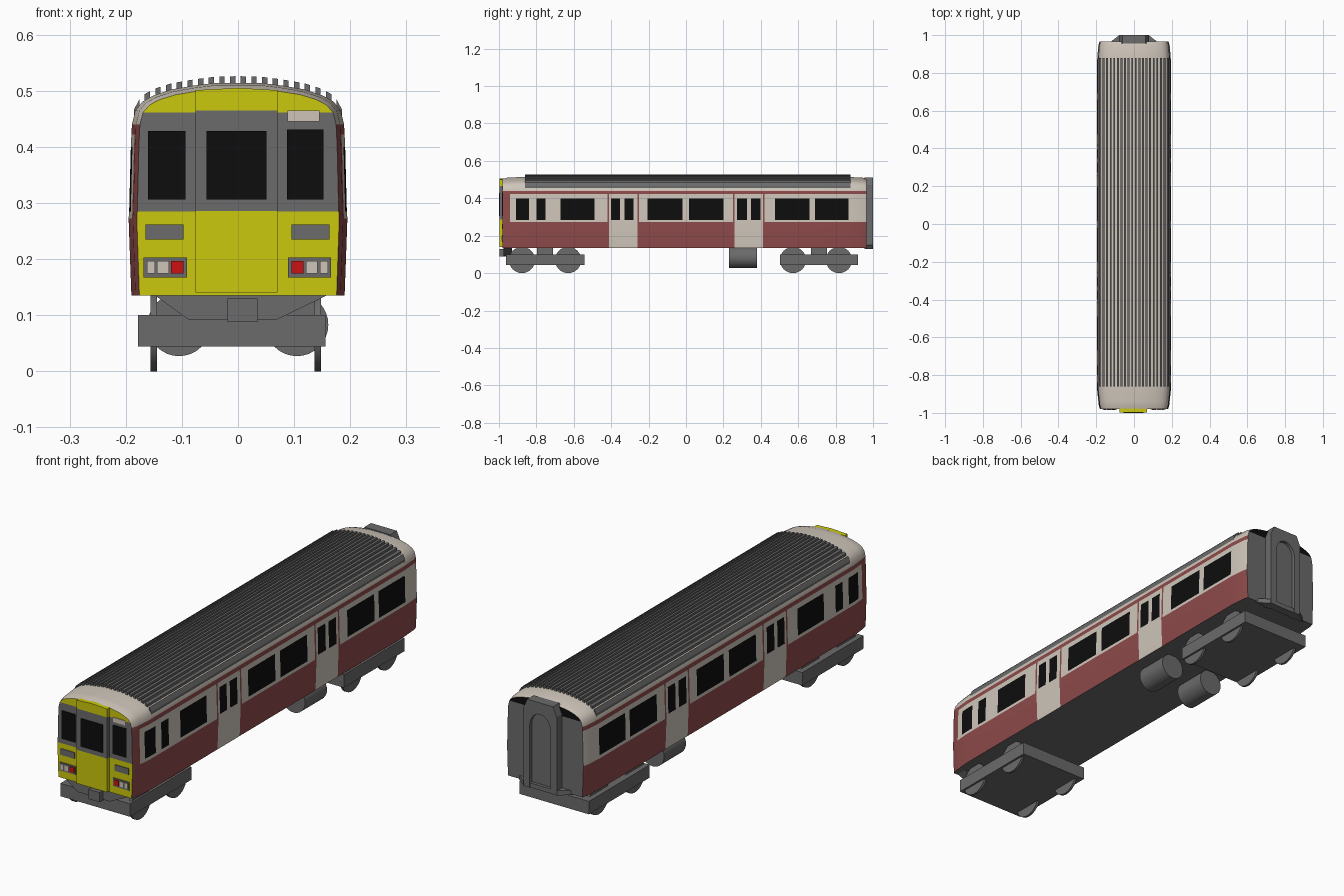
import bpy, bmesh, math
from mathutils import Matrix

if "Cube" in bpy.data.objects:
    bpy.data.objects.remove(bpy.data.objects["Cube"])


def material(name, r, g, b):
    m = bpy.data.materials.new(name)
    m.diffuse_color = (r, g, b, 1)
    m.use_nodes = True
    m.node_tree.nodes["Principled BSDF"].inputs["Base Color"].default_value = m.diffuse_color
    return m


MAROON = material("maroon", 0.27, 0.068, 0.068)
CREAM = material("cream", 0.62, 0.56, 0.49)
GREY = material("grey", 0.145, 0.145, 0.145)
YELLOW = material("yellow", 0.60, 0.58, 0.004)
BLACK = material("black", 0.004, 0.004, 0.004)
RED = material("red", 0.60, 0.006, 0.006)


def finish(name, bm, mats, smooth=False):
    bmesh.ops.recalc_face_normals(bm, faces=bm.faces[:])
    me = bpy.data.meshes.new(name)
    bm.to_mesh(me)
    bm.free()
    for m in mats:
        me.materials.append(m)
    ob = bpy.data.objects.new(name, me)
    bpy.context.collection.objects.link(ob)
    if smooth:
        bpy.ops.object.select_all(action='DESELECT')
        ob.select_set(True)
        bpy.context.view_layer.objects.active = ob
        bpy.ops.object.shade_smooth_by_angle(angle=math.radians(30))
    return ob


def add_prism(bm, pts, lo, hi, axis='y'):
    """Extrude an outline: (x, z) points along y, or (x, y) points along z."""
    def place(p, c):
        return (p[0], c, p[1]) if axis == 'y' else (p[0], p[1], c)
    a = [bm.verts.new(place(p, lo)) for p in pts]
    b = [bm.verts.new(place(p, hi)) for p in pts]
    bm.faces.new(a)
    bm.faces.new(b[::-1])
    for i in range(len(pts)):
        j = (i + 1) % len(pts)
        bm.faces.new((a[i], b[i], b[j], a[j]))


def prism(name, pts, lo, hi, mat, axis='y'):
    bm = bmesh.new()
    add_prism(bm, pts, lo, hi, axis)
    return finish(name, bm, [mat])


def box(name, x0, x1, y0, y1, z0, z1, mat):
    return prism(name, [(x0, z0), (x1, z0), (x1, z1), (x0, z1)], y0, y1, mat)


def cylinder(name, centre, r, length, axis, mat):
    bm = bmesh.new()
    rot = Matrix.Rotation(math.pi / 2, 4, 'Y' if axis == 'x' else 'X')
    bmesh.ops.create_cone(bm, cap_ends=True, segments=32, radius1=r, radius2=r,
                          depth=length, matrix=Matrix.Translation(centre) @ rot)
    return finish(name, bm, [mat], True)


def lerp_table(table, t):
    for a, b in zip(table, table[1:]):
        if t <= b[0]:
            f = (t - a[0]) / (b[0] - a[0])
            return [u + (v - u) * f for u, v in zip(a[1:], b[1:])]
    return list(table[-1][1:])


# Body shell: half section lofted along y, ends drawn in
HALF = [(0.190, 0.135), (0.195, 0.272), (0.194, 0.285), (0.191, 0.40), (0.190, 0.422),
        (0.189, 0.44), (0.183, 0.465), (0.170, 0.481), (0.150, 0.492), (0.12, 0.502),
        (0.08, 0.509), (0.04, 0.514)]
RINGS = [(-0.98, 0.925, 0.011), (-0.955, 0.962, 0.004), (-0.88, 1, 0),
         (0.87, 1, 0), (0.945, 0.97, 0.004), (0.965, 0.94, 0.011)]
WINDOWS = [(-0.91, -0.84), (-0.80, -0.75), (-0.67, -0.49), (-0.40, -0.352),
           (-0.33, -0.28), (-0.205, -0.02), (0.015, 0.20), (0.273, 0.325),
           (0.347, 0.398), (0.475, 0.66), (0.69, 0.87)]
DOORS = [(-0.412, -0.26), (0.26, 0.412)]
GAP = 0.009
MATS = [MAROON, CREAM, GREY, YELLOW, BLACK]


def side_colour(y, z):
    if z > 0.44:
        return 1
    if z > 0.422:
        return 0
    if 0.285 < z < 0.40 and any(a < y < b for a, b in WINDOWS):
        return 4
    if any(a < y < b for a, b in DOORS):
        return 1
    if any(a - GAP < y < b + GAP for a, b in DOORS) or z < 0.272 or y < -0.94:
        return 0
    return 1


ys = {r[0] for r in RINGS} | {-0.94}
ys |= {v for w in WINDOWS for v in w}
ys |= {v for a, b in DOORS for v in (a - GAP, a, b, b + GAP)}
ys = sorted(ys)
bm = bmesh.new()
rings = []
for y in ys:
    sx, drop = lerp_table(RINGS, y)
    half = [(x * sx, z - drop * max(0, (z - 0.44) / 0.075)) for x, z in HALF]
    rings.append([bm.verts.new((x, y, z)) for x, z in half]
                 + [bm.verts.new((-x, y, z)) for x, z in half[::-1]])
n = len(rings[0])
for ra, rb, ya, yb in zip(rings, rings[1:], ys, ys[1:]):
    for i in range(n):
        j = (i + 1) % n
        f = bm.faces.new((ra[i], ra[j], rb[j], rb[i]))
        k = min(i, n - 2 - i)
        f.material_index = 2 if i == n - 1 else side_colour(
            (ya + yb) / 2, 0.5 if k >= 5 else (HALF[k][1] + HALF[k + 1][1]) / 2)
# End walls in horizontal bands
for ring, front in ((rings[0], True), (rings[-1], False)):
    for i in range(n // 2 - 1):
        f = bm.faces.new((ring[i], ring[i + 1], ring[n - 2 - i], ring[n - 1 - i]))
        if front:
            f.material_index = 2 if 2 <= i < 6 else 3
        else:
            f.material_index = 4 if i >= 6 else 2
finish("carriage_body", bm, MATS, True)

# Roof ribs following the roof curve
ROOF = [(0.0, 0.515)] + HALF[:4:-1]
bm = bmesh.new()
for k in range(20):
    x = (k - 9.5) * 0.019
    ends = [(x + d, lerp_table(ROOF, abs(x + d))[0]) for d in (-0.0048, 0.0048)]
    (xa, za), (xb, zb) = ends
    add_prism(bm, [(xa, za - 0.006), (xb, zb - 0.006), (xb, zb + 0.011), (xa, za + 0.011)],
              -0.86, 0.88)
finish("roof_ribs", bm, [GREY])

# Cab front: end door, windows, sign, vents and lamps
F = -0.98
box("cab_door_lower", -0.076, 0.07, -0.997, F, 0.14, 0.286, YELLOW)
box("cab_door_middle", -0.076, 0.07, -0.997, F, 0.286, 0.465, GREY)
prism("cab_door_top", [(-0.076, 0.465), (0.07, 0.465), (0.07, 0.501), (0, 0.505), (-0.076, 0.501)],
      -0.997, F + 0.004, YELLOW)
box("cab_door_window", -0.056, 0.051, -1.0, -0.996, 0.306, 0.428, BLACK)
box("cab_window_left", -0.16, -0.094, F - 0.003, F, 0.306, 0.428, BLACK)
box("cab_window_right", 0.087, 0.152, F - 0.003, F, 0.306, 0.431, BLACK)
box("destination_sign", 0.088, 0.145, F - 0.003, F, 0.445, 0.465, CREAM)
for side, s in (("left", -1), ("right", 1)):
    def plate(name, a, b, z0, z1, depth, mat):
        x0, x1 = sorted((s * a - 0.002 * (s > 0), s * b - 0.002 * (s > 0)))
        box(f"{name}_{side}", x0, x1, F - depth, F, z0, z1, mat)
    plate("vent", 0.097, 0.165, 0.235, 0.262, 0.003, GREY)
    plate("lamp_panel", 0.091, 0.168, 0.167, 0.203, 0.003, GREY)
    plate("tail_lamp", 0.097, 0.119, 0.174, 0.197, 0.006, RED)
    plate("head_lamp_inner", 0.123, 0.144, 0.174, 0.197, 0.006, CREAM)
    plate("head_lamp_outer", 0.148, 0.162, 0.174, 0.197, 0.006, CREAM)

# Apron and coupler under the cab
prism("front_apron", [(-0.149, 0.136), (-0.087, 0.091), (0.067, 0.091), (0.16, 0.136)],
      -0.975, -0.93, GREY)
box("coupler", -0.019, 0.035, -0.998, -0.94, 0.088, 0.13, GREY)

# Rear gangway: arched frame, inset door and foot plate
arch = [(0.05 * math.cos(math.pi * i / 12), 0.40 + 0.06 * math.sin(math.pi * i / 12))
        for i in range(13)]
prism("gangway_frame", [(-0.08, 0.13), (-0.08, 0.47), (-0.062, 0.51), (0.062, 0.51),
                        (0.08, 0.47), (0.08, 0.13), (0.05, 0.13)] + arch + [(-0.05, 0.13)],
      0.955, 1.0, GREY)
prism("gangway_door", [(0.051, 0.15)] + arch + [(-0.051, 0.15)], 0.96, 0.985, GREY)
prism("gangway_foot", [(-0.13, 0.96), (0.13, 0.96), (0.08, 0.998), (-0.08, 0.998)],
      0.13, 0.15, GREY, 'z')

# Bogies: frame, mount and four wheels each
for end, frame, wheels in (("front", (-0.963, -0.543), (-0.877, -0.63)),
                           ("rear", (0.503, 0.92), (0.572, 0.818))):
    mid = sum(frame) / 2
    box(f"{end}_bogie_frame", -0.178, 0.156, *frame, 0.044, 0.10, GREY)
    box(f"{end}_bogie_mount", -0.08, 0.065, mid - 0.043, mid + 0.043, 0.09, 0.14, GREY)
    for i, y in enumerate(wheels):
        for side, x in (("left", -0.15), ("right", 0.142)):
            cylinder(f"{end}_wheel_{i + 1}_{side}", (x, y, 0.07), 0.07, 0.011, 'x', GREY)

# Underfloor tanks
for side, x in (("left", -0.105), ("right", 0.105)):
    cylinder(f"underfloor_tank_{side}", (x, 0.305, 0.083), 0.056, 0.15, 'y', GREY)
